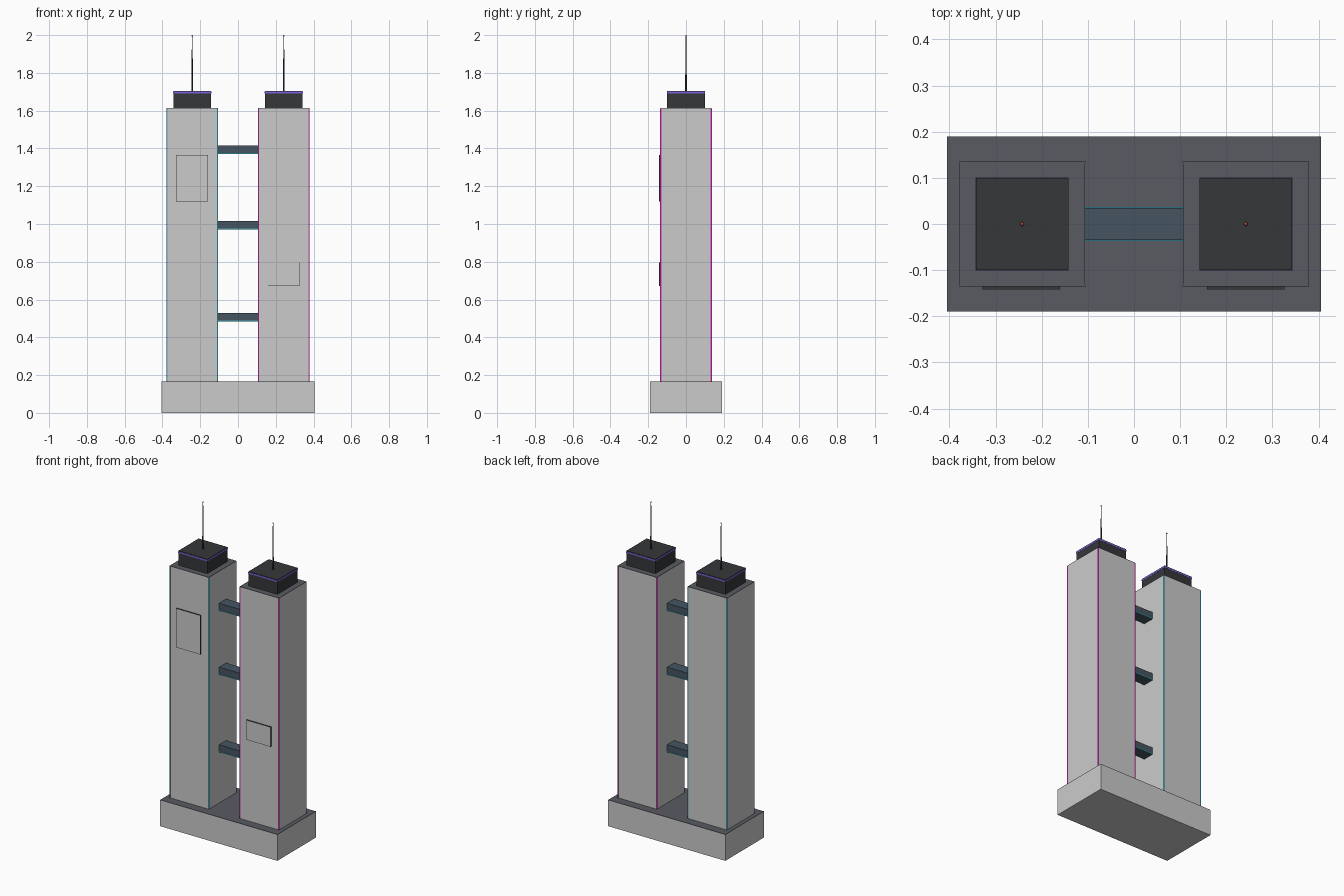
import bpy

if "Cube" in bpy.data.objects:
    bpy.data.objects.remove(bpy.data.objects["Cube"])


def mat(name, rgb):
    m = bpy.data.materials.new(name)
    m.diffuse_color = (*rgb, 1)
    m.use_nodes = True
    m.node_tree.nodes["Principled BSDF"].inputs["Base Color"].default_value = m.diffuse_color
    return m


ROOF = mat("roof_slate", (0.10, 0.105, 0.12))
DARK = mat("dark_metal", (0.035, 0.038, 0.042))
GLASS = mat("bridge_blue", (0.06, 0.09, 0.12))
TEAL = mat("teal_glow", (0.05, 0.45, 0.55))
PINK = mat("magenta_glow", (0.75, 0.03, 0.55))
VIOLET = mat("violet_glow", (0.2, 0.12, 0.7))
RED = mat("red_light", (0.8, 0.1, 0.08))


def finish(name, material):
    o = bpy.context.object
    o.name = name
    if material:
        o.data.materials.append(material)
    return o


def box(name, x0, x1, y0, y1, z0, z1, material=None):
    bpy.ops.mesh.primitive_cube_add(
        size=1, location=((x0 + x1) / 2, (y0 + y1) / 2, (z0 + z1) / 2))
    o = finish(name, material)
    o.scale = (x1 - x0, y1 - y0, z1 - z0)
    bpy.ops.object.transform_apply(location=False, rotation=False, scale=True)
    return o


def block(name, cx, hx, hy, z0, z1, material=None):
    return box(name, cx - hx, cx + hx, -hy, hy, z0, z1, material)


BASE_TOP, TOWER_TOP, CROWN_TOP = 0.165, 1.615, 1.705
CX, HALF, CROWN = 0.2425, 0.136, 0.1
ROOF_T = 0.002

# podium
block("podium", 0, 0.405, 0.19, 0, BASE_TOP - ROOF_T)
block("podium_deck", 0, 0.405, 0.19, BASE_TOP - ROOF_T, BASE_TOP, ROOF)

# twin towers with corner lights, crown and mast
for side, cx, glow in (("left", -CX, TEAL), ("right", CX, PINK)):
    block(side + "_tower", cx, HALF, HALF, BASE_TOP, TOWER_TOP - ROOF_T)
    block(side + "_tower_roof", cx, HALF, HALF, TOWER_TOP - ROOF_T, TOWER_TOP, ROOF)
    for sx in (-1, 1):
        for sy in (-1, 1):
            x, y, r = cx + sx * (HALF - 0.002), sy * (HALF - 0.002), 0.003
            box(side + "_corner_light", x - r, x + r, y - r, y + r,
                BASE_TOP, TOWER_TOP - 0.003, glow)

    block(side + "_crown", cx, CROWN, CROWN, TOWER_TOP, CROWN_TOP, DARK)
    block(side + "_crown_light", cx, CROWN + 0.001, CROWN + 0.001, 1.692, 1.701, VIOLET)

    bpy.ops.mesh.primitive_cone_add(vertices=8, radius1=0.005, radius2=0.0015,
                                    depth=1.995 - CROWN_TOP,
                                    location=(cx, 0, (1.995 + CROWN_TOP) / 2))
    finish(side + "_mast", DARK)
    bpy.ops.mesh.primitive_uv_sphere_add(segments=8, ring_count=6, radius=0.004,
                                         location=(cx, 0, 1.996))
    finish(side + "_mast_light", RED)

# sky bridges with glowing lower edges
for z0, z1 in ((0.485, 0.53), (0.97, 1.015), (1.37, 1.415)):
    inner = CX - HALF
    block("sky_bridge", 0, inner, 0.035, z0, z1, GLASS)
    for s in (-1, 1):
        y = s * 0.0345
        box("bridge_light", -inner, inner, y - 0.002, y + 0.002, z0, z0 + 0.005, TEAL)

# front screens: dark backing with grey face
for name, cx, z0, z1 in (("tall_screen", -0.244, 1.12, 1.365),
                         ("wide_screen", 0.242, 0.673, 0.797)):
    box(name + "_backing", cx - 0.084, cx + 0.084, -0.142, -0.135, z0, z1, DARK)
    box(name, cx - 0.082, cx + 0.082, -0.143, -0.141, z0 + 0.002, z1 - 0.002)
